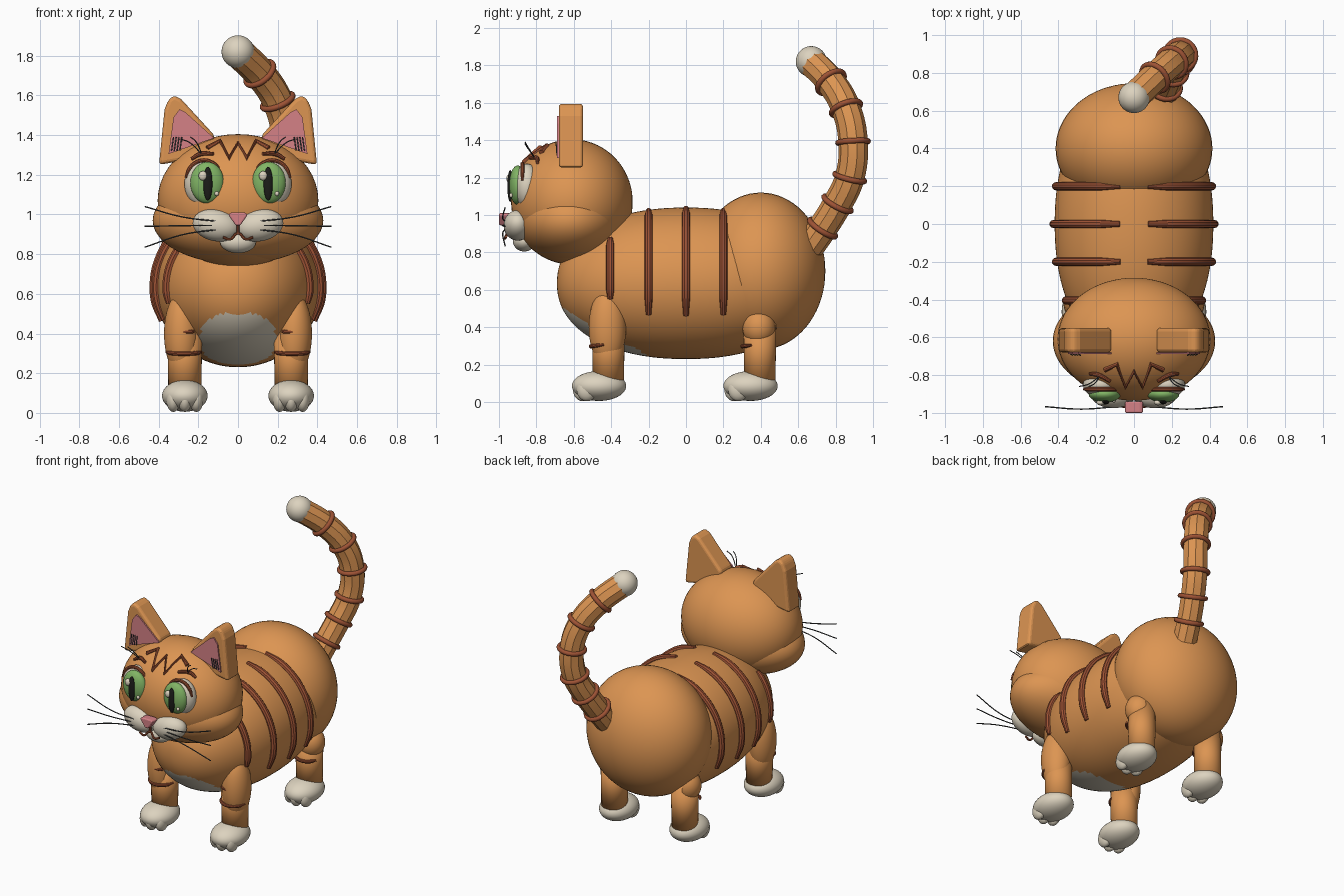
import bpy, bmesh, math
from mathutils import Vector

cube = bpy.data.objects.get("Cube")
if cube:
    bpy.data.objects.remove(cube, do_unlink=True)


def material(name, r, g, b):
    m = bpy.data.materials.new(name)
    m.use_nodes = True
    m.diffuse_color = (r, g, b, 1)
    bsdf = next(n for n in m.node_tree.nodes if n.type == 'BSDF_PRINCIPLED')
    bsdf.inputs["Base Color"].default_value = (r, g, b, 1)
    bsdf.inputs["Roughness"].default_value = 0.7
    return m


orange = material("orange fur", 0.72, 0.30, 0.085)
brown = material("brown stripe", 0.34, 0.085, 0.035)
cream = material("cream fur", 0.72, 0.65, 0.52)
pink = material("pink skin", 0.66, 0.22, 0.24)
green = material("green iris", 0.22, 0.46, 0.13)
black = material("black pupil", 0.012, 0.012, 0.01)
grey = material("dark grey hair", 0.06, 0.065, 0.065)


def finish(name, bm, mat, smooth=True):
    mesh = bpy.data.meshes.new(name)
    bmesh.ops.recalc_face_normals(bm, faces=bm.faces[:])
    for f in bm.faces:
        f.smooth = smooth
    bm.to_mesh(mesh)
    bm.free()
    mesh.materials.append(mat)
    ob = bpy.data.objects.new(name, mesh)
    bpy.context.collection.objects.link(ob)
    return ob


def ball(name, loc, radii, mat, power=2, seg=32, tilt=0):
    """Ellipsoid with its poles along y; a higher power makes it boxier along y."""
    bm = bmesh.new()
    bmesh.ops.create_uvsphere(bm, u_segments=seg, v_segments=seg * 3 // 4, radius=1)
    for v in bm.verts:
        x, y, z = v.co.x, v.co.z, -v.co.y
        k = (math.hypot(x, z) ** power + abs(y) ** power) ** (-1 / power)
        v.co = Vector((x * k * radii[0], y * k * radii[1], z * k * radii[2]))
    ob = finish(name, bm, mat)
    ob.location = loc
    ob.rotation_euler.y = tilt
    return ob


def tube(name, pts, r, mat, taper=1.0, sharp=False):
    """Round tube through points, thinner at both ends when taper is below one."""
    cu = bpy.data.curves.new(name, 'CURVE')
    cu.dimensions = '3D'
    cu.bevel_depth, cu.bevel_resolution = r, 3
    cu.resolution_u, cu.use_fill_caps = 6, True
    sp = cu.splines.new('BEZIER')
    sp.bezier_points.add(len(pts) - 1)
    for i, (bp, p) in enumerate(zip(sp.bezier_points, pts)):
        bp.co = p
        bp.handle_left_type = bp.handle_right_type = 'VECTOR' if sharp else 'AUTO'
        bp.radius = taper if i in (0, len(pts) - 1) else 1
    ob = bpy.data.objects.new(name, cu)
    bpy.context.collection.objects.link(ob)
    cu.materials.append(mat)
    bpy.ops.object.select_all(action='DESELECT')
    ob.select_set(True)
    bpy.context.view_layer.objects.active = ob
    bpy.ops.object.convert(target='MESH')
    bpy.ops.object.shade_smooth_by_angle()
    return ob


def plate(name, outline, y0, y1, mat, bevel=0.0):
    """Outline in x and z, extruded from y0 back to y1."""
    bm = bmesh.new()
    face = bm.faces.new([bm.verts.new((x, y0, z)) for x, z in outline])
    new = bmesh.ops.extrude_face_region(bm, geom=[face])['geom']
    bmesh.ops.translate(bm, vec=(0, y1 - y0, 0),
                        verts=[g for g in new if isinstance(g, bmesh.types.BMVert)])
    ob = finish(name, bm, mat, smooth=False)
    if bevel:
        mod = ob.modifiers.new("soft_edges", 'BEVEL')
        mod.width, mod.segments = bevel, 3
    return ob


# Body with a cream chest patch, and the rump
BODY, BR, BP = Vector((0, 0, 0.635)), (0.42, 0.69, 0.405), 2.2
body = ball("body", BODY, BR, orange, power=BP, seg=96)
body.data.materials.append(cream)
for f in body.data.polygons:
    c = f.center
    if c.z < -0.05 and abs(c.x / 0.2) ** 2.6 + abs((c.y + 0.43) / 0.23) ** 2 < 1:
        f.material_index = 1
ball("rump", (0, 0.4, 0.7), (0.415, 0.345, 0.42), orange, seg=48)

# Head and cheeks
HEAD, HR = Vector((0, -0.61, 1.07)), (0.405, 0.325, 0.335)
ball("head", HEAD, HR, orange, seg=48)
ball("cheeks", (0, -0.62, 0.97), (0.43, 0.285, 0.22), orange, seg=48)


def on_face(x, z, lift=0.008):
    d = 1 - (x / HR[0]) ** 2 - ((z - HEAD.z) / HR[2]) ** 2
    return (x, HEAD.y - HR[1] * math.sqrt(max(d, 0)) - lift, z)


# Muzzle centre: chin, nose, mouth and forehead mark
ball("chin", (0, -0.865, 0.86), (0.09, 0.06, 0.055), cream)
plate("nose", [(-0.05, 1.0), (-0.035, 1.01), (0.035, 1.01), (0.05, 1.0),
               (0.012, 0.945), (-0.012, 0.945)], -1.0, -0.94, pink, 0.008)
tube("mouth", [(-0.075, -0.962, 0.885), (-0.04, -0.968, 0.875), (0, -0.955, 0.905),
               (0.04, -0.968, 0.875), (0.075, -0.962, 0.885)], 0.007, brown)
tube("mouth_cleft", [(0, -0.955, 0.95), (0, -0.955, 0.9)], 0.007, brown)
half = [(0.155, 1.335), (0.09, 1.37), (0.045, 1.285)]
mark = [(-x, z) for x, z in half] + [(0, 1.36)] + half[::-1]
tube("forehead_mark", [on_face(x, z) for x, z in mark], 0.013, brown, sharp=True)

for side, s in (("left", 1), ("right", -1)):
    # Ears
    ear = [(0.398, 1.25), (0.37, 1.53), (0.35, 1.58), (0.32, 1.6), (0.285, 1.58),
           (0.12, 1.4), (0.125, 1.3)]
    plate(side + "_ear", [(s * x, z) for x, z in ear], -0.68, -0.55, orange, 0.018)
    inner = [(0.35, 1.305), (0.325, 1.49), (0.295, 1.53), (0.265, 1.515), (0.12, 1.385)]
    plate(side + "_inner_ear", [(s * x, z) for x, z in inner], -0.689, -0.68, pink)
    for i in range(4):
        x = 0.335 - i * 0.014
        tube(side + "_ear_hair", [(s * x, -0.69, 1.32), (s * (x - 0.01), -0.695, 1.39)], 0.003, grey)

    # Eyes
    ball(side + "_eye_white", (s * 0.175, -0.85, 1.155), (0.095, 0.07, 0.12), cream)
    ball(side + "_iris", (s * 0.155, -0.9, 1.16), (0.085, 0.045, 0.105), green)
    ball(side + "_pupil", (s * 0.152, -0.94, 1.155), (0.023, 0.015, 0.085), black)
    ball(side + "_eye_glint", (s * 0.152 - 0.025, -0.945, 1.195), (0.022, 0.015, 0.024), cream, seg=16)
    ball(side + "_eye_spark", (s * 0.152 + 0.045, -0.935, 1.105), (0.011, 0.01, 0.012), cream, seg=16)
    lid = []
    for a in range(15, 166, 25):
        t = math.radians(a)
        lid.append((s * (0.172 + 0.095 * math.cos(t)), -0.875, 1.155 + 0.118 * math.sin(t)))
    tube(side + "_eyelid", lid, 0.011, brown, 0.6)
    tube(side + "_brow", [on_face(s * x, z, 0.015) for x, z in
                          ((0.235, 1.28), (0.19, 1.305), (0.125, 1.305))], 0.013, brown, 0.7)
    for dx, dz in ((0.11, 0.08), (0.06, 0.09)):
        tube(side + "_brow_hair", [on_face(s * 0.18, 1.3), (s * (0.18 + dx * 0.6), -0.85, 1.3 + dz * 0.8),
                                   (s * (0.18 + dx), -0.86, 1.3 + dz)], 0.003, grey)

    # Muzzle pads and whiskers
    ball(side + "_muzzle", (s * 0.11, -0.9, 0.945), (0.12, 0.075, 0.08), cream, tilt=-s * 0.2)
    for z0, z1 in ((0.965, 1.04), (0.945, 0.94), (0.925, 0.835)):
        tube(side + "_whisker", [(s * 0.1, -0.968, z0), (s * 0.28, -0.98, z0 + (z1 - z0) * 0.3),
                                 (s * 0.47, -0.967, z1)], 0.0035, grey)

    # Legs, paws and toes
    for end, y, top, rad in (("front", -0.415, 0.61, 0.1), ("hind", 0.395, 0.5, 0.088)):
        name = side + "_" + end
        x = s * 0.268
        bm = bmesh.new()
        bmesh.ops.create_cone(bm, cap_ends=True, segments=32, radius1=0.083, radius2=0.088, depth=0.32)
        bmesh.ops.translate(bm, vec=(x, y, 0.26), verts=bm.verts[:])
        finish(name + "_leg", bm, orange)
        ball(name + "_upper_leg", (x + s * 0.015, y - 0.005, 0.4), (0.09, rad, top - 0.4), orange)
        ball(name + "_paw", (x, y - 0.05, 0.086), (0.115, 0.145, 0.08), cream)
        for i in (-1, 0, 1):
            ball(name + "_toe", (x + i * 0.058, y - 0.135 + abs(i) * 0.02, 0.068),
                 (0.036, 0.055, 0.064), cream, seg=20)
        bands = ((0.31, 75), (0.42, 35)) if end == "front" else ((0.31, 60),)
        for z, spread in bands:
            arc = []
            for i in range(-3, 4):
                t = math.radians(spread * i / 3)
                arc.append((x + s * 0.005 + 0.09 * math.sin(t), y - 0.094 * math.cos(t),
                            z - 0.012 * math.cos(t)))
            tube(name + "_leg_stripe", arc, 0.011, brown, 0.6)

    # Body stripes wrapped over each flank
    for y, a0, a1 in ((-0.405, 46, 104), (-0.2, 10, 115), (0, 10, 115), (0.2, 10, 115)):
        k = (1 - abs(y / BR[1]) ** BP) ** (1 / BP)
        path = []
        for i in range(8):
            t = math.radians(a0 + (a1 - a0) * i / 7)
            path.append((s * (BR[0] * k + 0.005) * math.sin(t), y,
                         BODY.z + (BR[2] * k + 0.002) * math.cos(t)))
        tube(side + "_body_stripe", path, 0.022, brown, 0.65)

# Tail with rings and a cream tip
tail = [Vector(p) for p in ((0.14, 0.66, 0.83), (0.165, 0.73, 0.93), (0.2, 0.81, 1.06),
                            (0.235, 0.875, 1.2), (0.245, 0.893, 1.39), (0.2, 0.855, 1.57),
                            (0.11, 0.775, 1.71), (0.0, 0.67, 1.82))]
tube("tail", tail, 0.079, orange)
ball("tail_tip", tail[-1], (0.083, 0.083, 0.083), cream)
for i in range(1, len(tail) - 1):
    aim = (tail[i + 1] - tail[i - 1]).to_track_quat('Z', 'Y')
    bpy.ops.mesh.primitive_torus_add(major_segments=32, minor_segments=10, major_radius=0.081,
                                     minor_radius=0.015, location=tail[i],
                                     rotation=aim.to_euler())
    ring = bpy.context.object
    ring.name = "tail_ring"
    ring.data.materials.append(brown)
    bpy.ops.object.shade_smooth()
